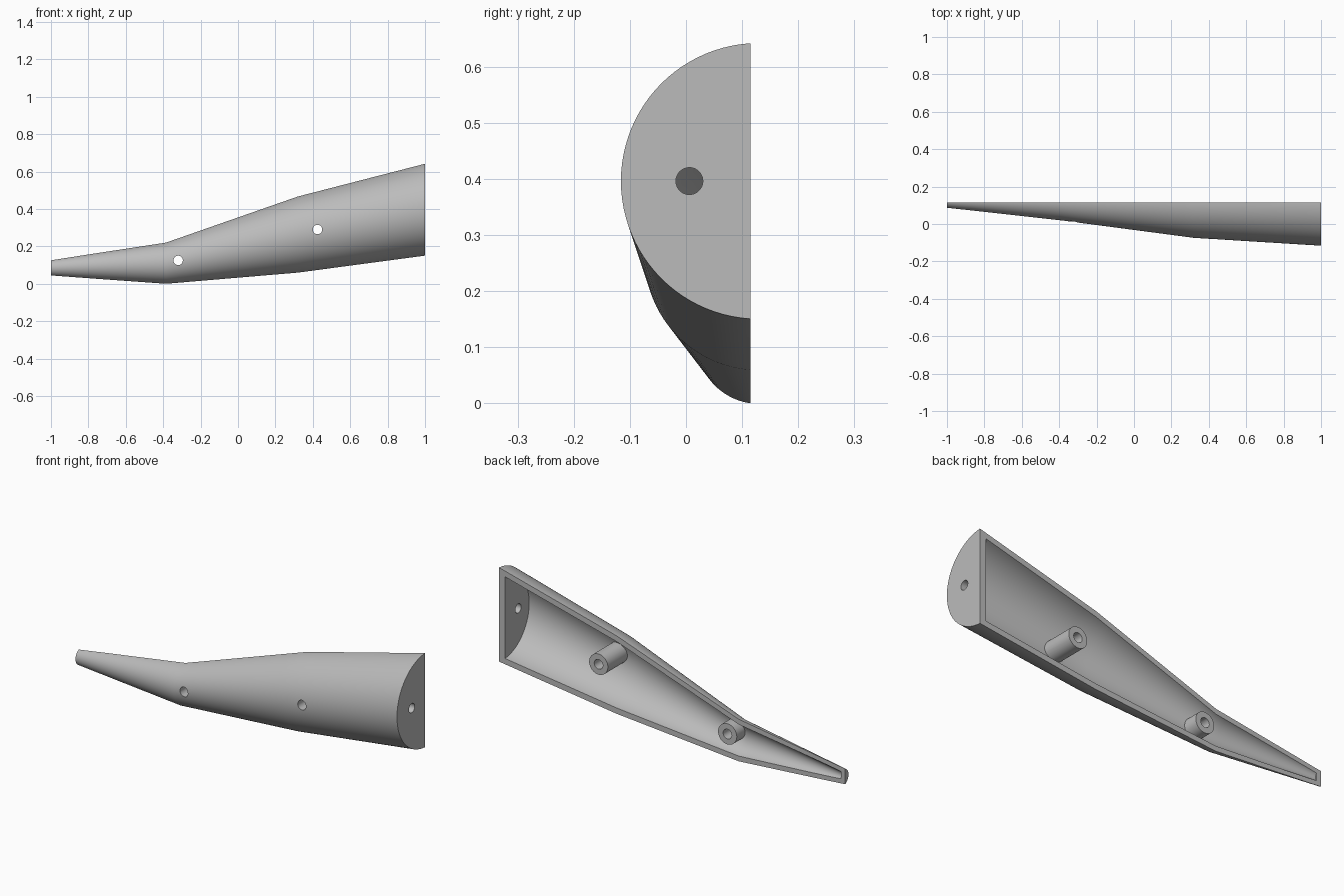
import bpy, bmesh, math
from mathutils import Matrix, Vector

cube = bpy.data.objects.get("Cube")
if cube:
    bpy.data.objects.remove(cube, do_unlink=True)

BACK = 0.115      # open flat back of the half shell
AXIS = 0.13       # centre line of the round sections
SIDES = 96
STEPS = 10

grey = bpy.data.materials.new("plain grey")
grey.use_nodes = True
grey.diffuse_color = (0.5, 0.5, 0.5, 1)
grey.node_tree.nodes["Principled BSDF"].inputs["Base Color"].default_value = (0.5, 0.5, 0.5, 1)

# x, centre height, radius, wall thickness
stations = [(-1, 0.085, 0.043, 0.021), (-0.385, 0.11, 0.111, 0.027),
            (0.32, 0.263, 0.204, 0.03), (1, 0.396, 0.246, 0.03)]


def section(x):
    """Centre height, radius and wall at a position along the shell."""
    for a, b in zip(stations, stations[1:]):
        if x <= b[0]:
            t = (x - a[0]) / (b[0] - a[0])
            return [p + (q - p) * t for p, q in zip(a[1:], b[1:])]


def finish(bm, name):
    bmesh.ops.recalc_face_normals(bm, faces=bm.faces)
    mesh = bpy.data.meshes.new(name)
    bm.to_mesh(mesh)
    bm.free()
    mesh.materials.append(grey)
    obj = bpy.data.objects.new(name, mesh)
    bpy.context.collection.objects.link(obj)
    return obj


def loft(name, x0, x1, inset):
    """Round tapered body; inset=1 follows the inside of the wall."""
    xs = [x0]
    for stop in (stations[1][0], stations[2][0], x1):
        start = xs[-1]
        xs += [start + (stop - start) * (i + 1) / STEPS for i in range(STEPS)]
    bm = bmesh.new()
    rings = []
    for x in xs:
        z, r, wall = section(x)
        r -= wall * inset
        angles = [math.tau * i / SIDES for i in range(SIDES)]
        rings.append([bm.verts.new((x, AXIS + r * math.cos(a), z + r * math.sin(a)))
                      for a in angles])
    for a, b in zip(rings, rings[1:]):
        for i in range(SIDES):
            j = (i + 1) % SIDES
            bm.faces.new((a[i], a[j], b[j], b[i]))
    bm.faces.new(rings[0])
    bm.faces.new(rings[-1])
    if not inset:
        cut = bmesh.ops.bisect_plane(bm, geom=bm.verts[:] + bm.edges[:] + bm.faces[:],
                                     plane_co=(0, BACK, 0), plane_no=(0, 1, 0),
                                     clear_outer=True)
        rim = [e for e in cut["geom_cut"] if isinstance(e, bmesh.types.BMEdge)]
        bmesh.ops.contextual_create(bm, geom=rim)
    return finish(bm, name)


def rod(name, start, end, radius):
    start, end = Vector(start), Vector(end)
    turn = (end - start).to_track_quat("Z", "Y").to_matrix().to_4x4()
    bm = bmesh.new()
    bmesh.ops.create_cone(bm, cap_ends=True, segments=48, radius1=radius, radius2=radius,
                          depth=(end - start).length,
                          matrix=Matrix.Translation((start + end) / 2) @ turn)
    return finish(bm, name)


def combine(target, tool, operation):
    bpy.context.view_layer.objects.active = target
    mod = target.modifiers.new(operation.lower(), "BOOLEAN")
    mod.operation, mod.solver, mod.object = operation, "EXACT", tool
    bpy.ops.object.modifier_apply(modifier=mod.name)
    bpy.data.objects.remove(tool, do_unlink=True)


# Hollow half shell with closed ends
shell = loft("half_shell", -1, 1, 0)
combine(shell, loft("cavity", -0.975, 0.965, 1), "DIFFERENCE")

# Screw bosses flush with the back, bored right through the front
for x, z, root in ((-0.32, 0.125, 0.037), (0.425, 0.29, -0.06)):
    combine(shell, rod("boss", (x, root, z), (x, BACK, z), 0.054), "UNION")
    combine(shell, rod("bore", (x, -0.3, z), (x, 0.3, z), 0.025), "DIFFERENCE")

# Hole in the wide end wall
combine(shell, rod("end_bore", (0.9, 0.006, 0.396), (1.1, 0.006, 0.396), 0.024), "DIFFERENCE")

bpy.ops.object.select_all(action="DESELECT")
shell.select_set(True)
bpy.context.view_layer.objects.active = shell
bpy.ops.object.shade_smooth_by_angle(angle=math.radians(30))
